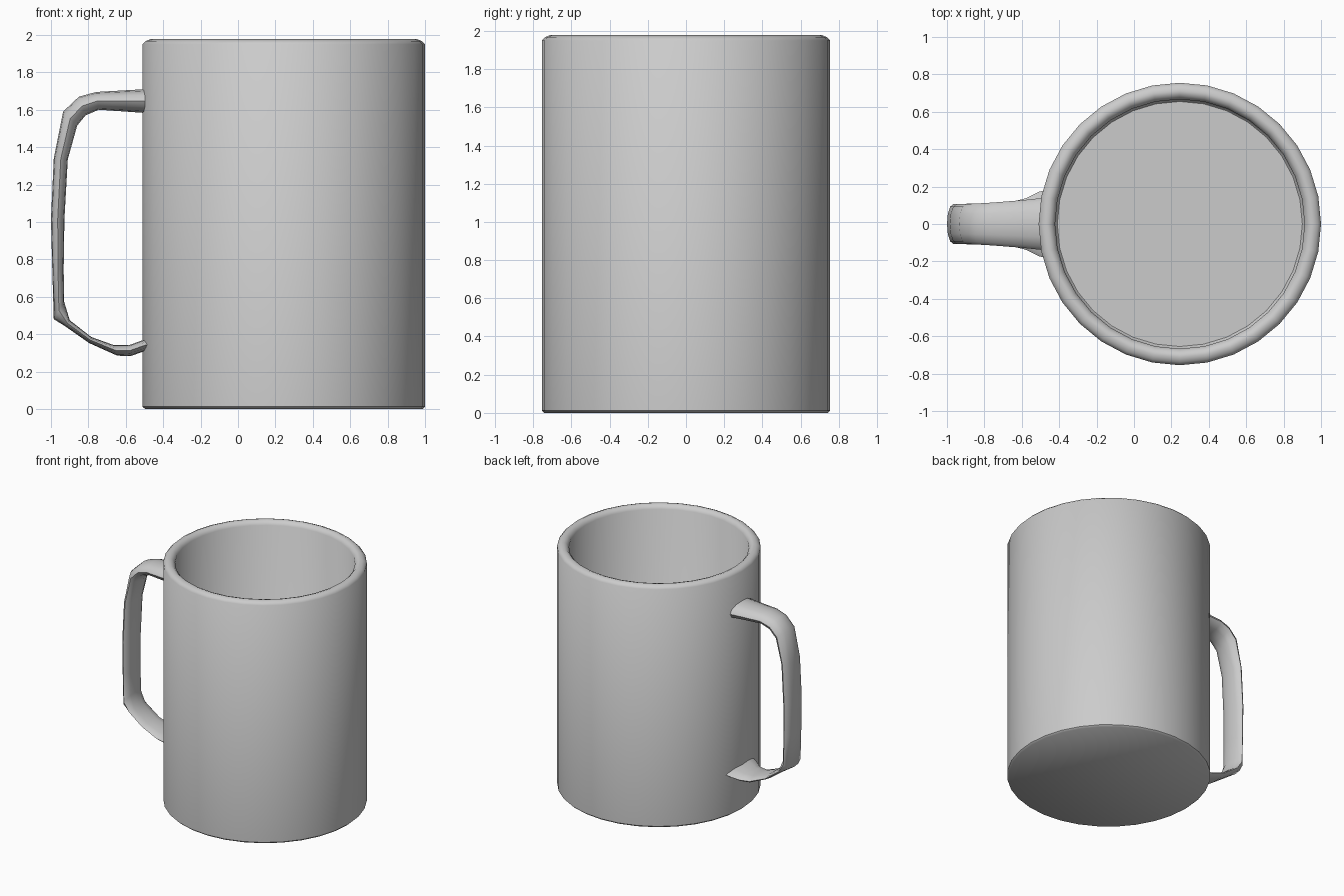
import bpy, bmesh
from math import cos, sin, pi

if "Cube" in bpy.data.objects:
    bpy.data.objects.remove(bpy.data.objects["Cube"])

CX, SIDES = 0.245, 32


def make_object(name, rings, angle, cap_start=True, cap_end=True):
    """Skin a list of equal-sized point rings, cap the ends, shade smooth."""
    bm = bmesh.new()
    loops = [[bm.verts.new(p) for p in ring] for ring in rings]
    n = len(loops[0])
    for a, b in zip(loops, loops[1:]):
        for i in range(n):
            j = (i + 1) % n
            bm.faces.new((a[i], a[j], b[j], b[i]))
    if cap_start:
        bm.faces.new(loops[0][::-1])
    if cap_end:
        bm.faces.new(loops[-1])
    bmesh.ops.recalc_face_normals(bm, faces=bm.faces)
    mesh = bpy.data.meshes.new(name)
    bm.to_mesh(mesh)
    bm.free()
    obj = bpy.data.objects.new(name, mesh)
    bpy.context.collection.objects.link(obj)
    bpy.ops.object.select_all(action='DESELECT')
    obj.select_set(True)
    bpy.context.view_layer.objects.active = obj
    bpy.ops.object.shade_smooth_by_angle(angle=angle)
    return obj


# Mug body: (radius, z) up the outside, over the rounded rim, down to the floor
profile = [(0.742, 0.0), (0.755, 0.012), (0.755, 1.95), (0.738, 1.967),
           (0.712, 1.978), (0.688, 1.97), (0.667, 1.945), (0.667, 0.10),
           (0.655, 0.088)]
body_rings = [[(CX + r * cos(2 * pi * i / SIDES), r * sin(2 * pi * i / SIDES), z)
               for i in range(SIDES)] for r, z in profile]
make_object("mug_body", body_rings, pi / 4)

# Handle: outer x, z, inner x, z, half width in y
sections = [
    (-0.46, 1.712, -0.46, 1.58, 0.142),
    (-0.60, 1.704, -0.60, 1.59, 0.127),
    (-0.757, 1.695, -0.745, 1.60, 0.115),
    (-0.85, 1.67, -0.815, 1.57, 0.110),
    (-0.935, 1.59, -0.86, 1.515, 0.107),
    (-0.985, 1.34, -0.91, 1.335, 0.107),
    (-1.0, 1.015, -0.928, 1.015, 0.108),
    (-0.993, 0.75, -0.932, 0.75, 0.108),
    (-0.985, 0.48, -0.93, 0.575, 0.108),
    (-0.925, 0.443, -0.90, 0.475, 0.108),
    (-0.795, 0.352, -0.785, 0.385, 0.110),
    (-0.645, 0.285, -0.665, 0.342, 0.118),
    (-0.575, 0.283, -0.58, 0.342, 0.138),
    (-0.51, 0.305, -0.51, 0.368, 0.172),
    (-0.46, 0.318, -0.46, 0.385, 0.185),
]
handle_rings = []
for ox, oz, ix, iz, w in sections:
    mx, mz, dx, dz = (ox + ix) / 2, (oz + iz) / 2, (ox - ix) / 2, (oz - iz) / 2
    handle_rings.append([(mx + dx * cos(t), w * sin(t), mz + dz * cos(t))
                         for t in (2 * pi * k / 12 for k in range(12))])
make_object("handle", handle_rings, pi / 3)
